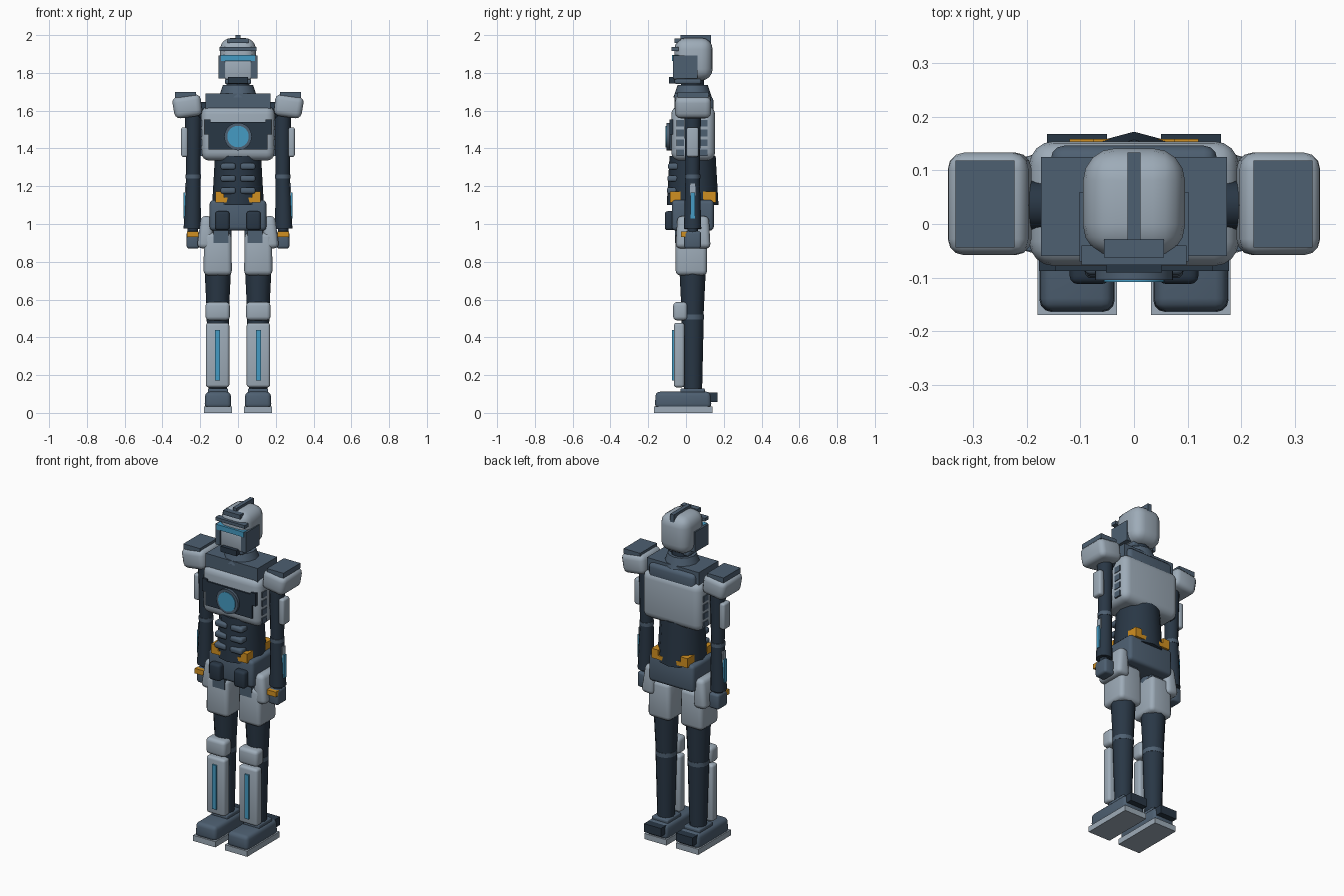
import bpy, bmesh, math
from mathutils import Matrix, Vector

if "Cube" in bpy.data.objects:
    bpy.data.objects.remove(bpy.data.objects["Cube"])


def material(name, rgb):
    m = bpy.data.materials.new(name)
    m.diffuse_color = (*rgb, 1)
    m.use_nodes = True
    m.node_tree.nodes["Principled BSDF"].inputs["Base Color"].default_value = m.diffuse_color
    return m


LIGHT = material("light_grey", (0.34, 0.41, 0.48))
SLATE = material("slate_blue", (0.075, 0.115, 0.165))
DARK = material("dark_navy", (0.022, 0.038, 0.060))
CYAN = material("glow_cyan", (0.06, 0.33, 0.55))
GOLD = material("gold", (0.64, 0.28, 0.015))


def finish(bm, name, mat):
    bmesh.ops.recalc_face_normals(bm, faces=bm.faces)
    me = bpy.data.meshes.new(name)
    bm.to_mesh(me)
    bm.free()
    me.materials.append(mat)
    ob = bpy.data.objects.new(name, me)
    bpy.context.collection.objects.link(ob)
    bpy.ops.object.select_all(action='DESELECT')
    ob.select_set(True)
    bpy.context.view_layer.objects.active = ob
    bpy.ops.object.shade_smooth_by_angle(angle=math.radians(35))
    return ob


def box(name, x, y, z, mat, bevel=0.0, top=(1, 1), tilt=0.0, seg=3):
    """Box from (min, max) ranges; optional top taper, bevel, tilt about y."""
    bm = bmesh.new()
    bmesh.ops.create_cube(bm, size=1)
    size = Vector((x[1] - x[0], y[1] - y[0], z[1] - z[0]))
    for v in bm.verts:
        if v.co.z > 0:
            v.co.x *= top[0]
            v.co.y *= top[1]
        v.co = Vector(a * b for a, b in zip(v.co, size))
    if bevel:
        bmesh.ops.bevel(bm, geom=bm.edges[:], offset=bevel, segments=seg,
                        profile=0.5, affect='EDGES', clamp_overlap=True)
    centre = Vector((sum(x) / 2, sum(y) / 2, sum(z) / 2))
    bm.transform(Matrix.Translation(centre) @ Matrix.Rotation(math.radians(tilt), 4, 'Y'))
    return finish(bm, name, mat)


def tube(name, low, high, r_low, r_high, mat, sides=12):
    """Capped cone between two points."""
    a, b = Vector(low), Vector(high)
    bm = bmesh.new()
    bmesh.ops.create_cone(bm, cap_ends=True, segments=sides, radius1=r_low,
                          radius2=r_high, depth=(b - a).length)
    rot = (b - a).to_track_quat('Z', 'Y').to_matrix().to_4x4()
    bm.transform(Matrix.Translation((a + b) / 2) @ rot)
    return finish(bm, name, mat)


def pair(name, x, y, z, mat, bevel=0.0, top=(1, 1), tilt=0.0):
    """Box on +x and its mirror on -x."""
    box(name + "_right", x, y, z, mat, bevel, top, tilt)
    box(name + "_left", (-x[1], -x[0]), y, z, mat, bevel, top, -tilt)


def tube_pair(name, low, high, r_low, r_high, mat):
    for side, s in (("right", 1), ("left", -1)):
        tube(f"{name}_{side}", (s * low[0], *low[1:]), (s * high[0], *high[1:]),
             r_low, r_high, mat)


# Head
box("helmet", (-.095, .095), (-.062, .141), (1.76, 1.985), LIGHT, .06, seg=4)
box("crest", (-.012, .012), (-.03, .133), (1.95, 2.0), SLATE)
box("forehead_block", (-.056, .056), (-.062, -.028), (1.957, 1.983), SLATE)
box("brow", (-.098, .098), (-.076, -.04), (1.917, 1.936), SLATE)
box("visor", (-.09, .09), (-.075, -.04), (1.863, 1.894), CYAN)
box("face_plate", (-.072, .072), (-.068, 0), (1.765, 1.865), LIGHT, .01)
box("mouth_guard", (-.052, .052), (-.09, -.03), (1.745, 1.778), DARK)
box("jaw", (-.07, .07), (-.06, .08), (1.74, 1.77), SLATE, .01)
pair("ear_plate", (.07, .102), (-.07, .06), (1.77, 1.892), SLATE)

# Neck and collar
tube("neck_core", (0, .035, 1.66), (0, .035, 1.77), .065, .06, DARK)
tube("neck_base", (0, .035, 1.67), (0, .035, 1.735), .102, .08, SLATE)
box("collar", (-.173, .173), (-.06, .125), (1.60, 1.692), SLATE)
box("upper_back", (-.155, .155), (.06, .146), (1.56, 1.675), SLATE, .025)

# Chest
box("chest", (-.195, .195), (-.078, .154), (1.335, 1.625), LIGHT, .045, seg=4)
box("chest_panel", (-.155, .155), (-.0875, -.05), (1.395, 1.54), DARK)
pair("panel_tab", (.146, .177), (-.0875, -.05), (1.475, 1.552), DARK)
tube("core_ring", (0, -.06, 1.463), (0, -.104, 1.463), .073, .073, SLATE, 32)
tube("core_lens", (0, -.06, 1.463), (0, -.108, 1.463), .057, .057, CYAN, 32)
for i in range(4):
    z = 1.36 + i * .052
    pair(f"front_rib_{i}", (.17, .199), (-.05, -.01), (z, z + .035), SLATE)
    pair(f"rear_rib_{i}", (.17, .199), (.072, .115), (z, z + .035), SLATE)

# Abdomen
tube("abdomen", (0, .035, 1.10), (0, .035, 1.36), .137, .122, DARK)
for i in range(3):
    z = 1.16 + i * .064
    pair(f"abdominal_plate_{i}", (.012, .092), (-.101 + i * .003, -.02),
         (z, z + .034), SLATE, .012)

# Belt with corner clips
for side, y0, y1 in (("front", -.085, -.03), ("back", .09, .158)):
    box(f"belt_{side}", (-.12, .12), (y0, y1), (1.115, 1.14), GOLD)
    pair(f"belt_clip_{side}", (.075, .12), (y0, y1), (1.115, 1.172), GOLD)

# Pelvis
box("pelvis", (-.15, .15), (-.075, .147), (.965, 1.127), SLATE, .02)
pair("pouch", (.045, .12), (-.112, -.05), (.967, 1.068), DARK, .015)
pair("hip_guard", (.127, .212), (-.055, .13), (.87, 1.042), LIGHT, .025, (.75, .9), -4)

# Legs
tube_pair("hip_joint", (.095, .03, .87), (.09, .03, 1.0), .06, .055, SLATE)
pair("thigh_armor", (.032, .183), (-.055, .112), (.728, .955), LIGHT, .025, (.95, 1))
box("hip_block_right", (.05, .13), (-.058, .09), (.90, .97), SLATE)
box("hip_block_left", (-.13, -.05), (-.058, .09), (.90, .97), SLATE)
tube_pair("lower_thigh", (.107, .035, .50), (.107, .035, .76), .057, .07, DARK)
tube_pair("knee_ring", (.107, .035, .495), (.107, .035, .52), .06, .06, SLATE)
tube_pair("calf", (.107, .037, .11), (.107, .035, .505), .048, .059, DARK)
pair("knee_pad", (.043, .172), (-.068, .008), (.49, .587), LIGHT, .02)
pair("shin_plate", (.046, .17), (-.064, -.008), (.135, .477), LIGHT, .015)
pair("shin_light", (.094, .122), (-.073, -.05), (.172, .438), CYAN)

# Feet
pair("ankle", (.052, .16), (-.03, .1), (.10, .13), SLATE, .008)
pair("foot", (.035, .177), (-.165, .135), (.025, .112), SLATE, .022, (.95, .97))
pair("sole", (.032, .18), (-.17, .14), (0, .034), LIGHT)
pair("heel", (.05, .162), (.11, .168), (.058, .108), DARK)

# Shoulders
pair("shoulder", (.195, .341), (-.058, .133), (1.565, 1.68), LIGHT, .03, (1.05, 1), 8)
pair("shoulder_cap", (.223, .333), (-.044, .118), (1.67, 1.70), SLATE)
tube_pair("shoulder_joint", (.15, .035, 1.60), (.22, .035, 1.60), .045, .045, DARK)

# Arms
tube_pair("upper_arm", (.237, .035, 1.25), (.237, .035, 1.60), .037, .045, DARK)
tube_pair("elbow_ring", (.237, .035, 1.24), (.237, .035, 1.262), .041, .041, SLATE)
tube_pair("forearm", (.242, .035, .975), (.237, .035, 1.25), .046, .038, DARK)
pair("arm_plate", (.265, .301), (.003, .067), (1.355, 1.512), LIGHT, .012)
pair("forearm_trim", (.262, .281), (.022, .05), (1.15, 1.215), LIGHT)
pair("forearm_light", (.27, .289), (.024, .047), (1.03, 1.168), CYAN)

# Hands
tube_pair("wrist", (.238, .035, .94), (.24, .035, .985), .028, .028, DARK)
pair("hand", (.205, .272), (-.01, .08), (.87, .962), SLATE, .014)
pair("knuckle_guard", (.21, .27), (-.026, .005), (.93, .96), GOLD)
